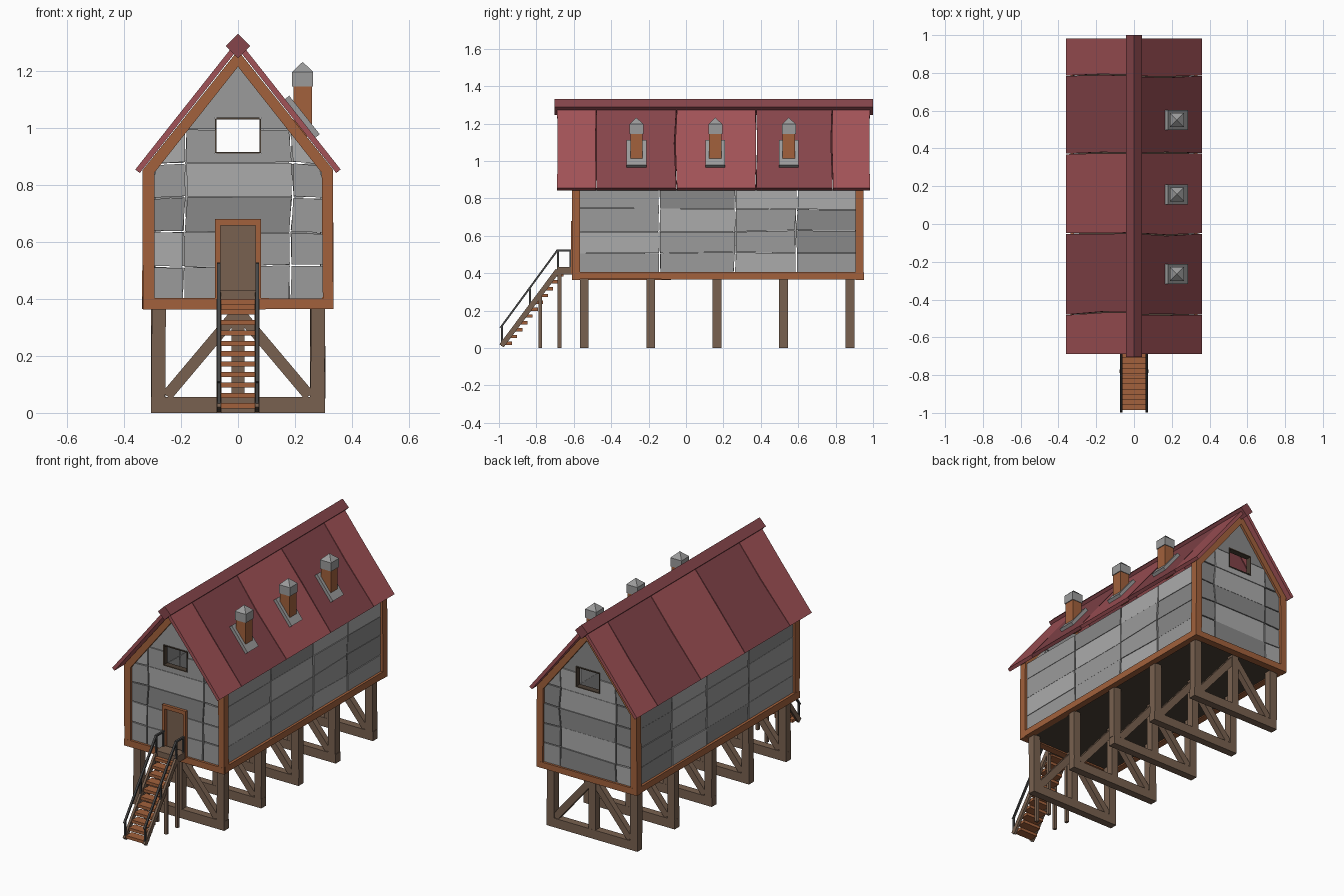
import bpy, bmesh, random
from mathutils import Vector as V

if "Cube" in bpy.data.objects:
    bpy.data.objects.remove(bpy.data.objects["Cube"])

random.seed(4)
X, Y, Z = V((1, 0, 0)), V((0, 1, 0)), V((0, 0, 1))


def mat(name, r, g, b):
    m = bpy.data.materials.new(name)
    m.diffuse_color = (r, g, b, 1)
    m.use_nodes = True
    m.node_tree.nodes["Principled BSDF"].inputs["Base Color"].default_value = m.diffuse_color
    return m


ORANGE = mat("orange_timber", .36, .12, .045)
BROWN = mat("brown_timber", .19, .12, .08)
DARK = mat("dark_timber", .07, .05, .035)
IRON = mat("rail_iron", .06, .06, .06)
REDS = [mat("roof_red_light", .36, .085, .095), mat("roof_red_dark", .24, .06, .07)]
GREYS = [mat("grey_%d" % i, g, g, g) for i, g in enumerate((.25, .33, .41))]


def build(name, prisms, mats):
    """One object from prisms: (outline points, extrusion vector, material index)."""
    bm = bmesh.new()
    for pts, vec, mi in prisms:
        lo = [bm.verts.new(p) for p in pts]
        hi = [bm.verts.new(p + vec) for p in pts]
        n = len(pts)
        faces = [bm.faces.new(lo[::-1]), bm.faces.new(hi)]
        faces += [bm.faces.new((lo[i], lo[(i + 1) % n], hi[(i + 1) % n], hi[i])) for i in range(n)]
        for f in faces:
            f.material_index = mi
    bmesh.ops.recalc_face_normals(bm, faces=bm.faces[:])
    me = bpy.data.meshes.new(name)
    bm.to_mesh(me)
    bm.free()
    for m in mats:
        me.materials.append(m)
    ob = bpy.data.objects.new(name, me)
    bpy.context.collection.objects.link(ob)
    return ob


def strut(p, q, w, axis, t, wobble=0.0):
    """Bar from p to q, w wide, t thick along axis."""
    p, q = V(p), V(q)
    s = (q - p).cross(axis).normalized() * w / 2
    pts = [p - s, q - s, q + s, p + s]
    pts = [c - axis * t / 2 + s.normalized() * random.uniform(-wobble, wobble) for c in pts]
    return pts, axis * t, 0


def box(x0, x1, y0, y1, z0, z1):
    return [V((x0, y0, z0)), V((x1, y0, z0)), V((x1, y1, z0)), V((x0, y1, z0))], Z * (z1 - z0), 0


def shrink(pts, gap=.004):
    c = sum(pts, V()) / len(pts)
    return [p + (c - p).normalized() * gap for p in pts]


def wall(name, us, zs, place, vec, limit):
    """Irregular plank grid, clipped to +-limit(z)."""
    def node(i, j):
        u, z = us[j], zs[i]
        if 0 < j < len(us) - 1:
            u += random.uniform(-.007, .007)
        if 0 < i < len(zs) - 1:
            z += random.uniform(-.005, .005)
        return limit(u, zs[i]), z
    g = [[node(i, j) for j in range(len(us))] for i in range(len(zs))]
    out = []
    for i in range(len(zs) - 1):
        for j in range(len(us) - 1):
            quad = [g[i][j], g[i][j + 1], g[i + 1][j + 1], g[i + 1][j]]
            if max(quad[1][0] - quad[0][0], quad[2][0] - quad[3][0]) < .03:
                continue
            depth = vec * random.uniform(0, .12)
            out.append((shrink([place(*q) + depth for q in quad]), vec, random.randrange(3)))
    return build(name, out, GREYS)


def cut(ob, b):
    c = build("cutter", [b], [])
    c.hide_render = True
    m = ob.modifiers.new("opening", 'BOOLEAN')
    m.operation, m.solver, m.object = 'DIFFERENCE', 'EXACT', c
    bpy.context.view_layer.objects.active = ob
    bpy.ops.object.modifier_apply(modifier=m.name)
    bpy.data.objects.remove(c)


# Gable walls with windows and doorway
def gable_limit(u, z):
    m = min(.32, (1.235 - z) / 1.265)
    return max(-m, min(m, u))


g_us, g_zs = [-.32, -.187, .187, .32], [.39, .515, .635, .755, .875, .995, 1.225]
front = wall("front_wall", g_us, g_zs, lambda u, z: V((u, -.598, z)), Y * .03, gable_limit)
back = wall("back_wall", g_us, g_zs, lambda u, z: V((u, .938, z)), Y * -.03, gable_limit)
for w, y in ((front, -.583), (back, .923)):
    cut(w, box(-.08, .08, y - .1, y + .1, .91, 1.036))
    build("window_frame", [box(s * .078 - .003, s * .078 + .003, y - .018, y + .018, .912, 1.034) for s in (-1, 1)]
          + [box(-.075, .075, y - .018, y + .018, z, z + .006) for z in (.91, 1.03)], [DARK])
cut(front, box(-.07, .07, -.7, -.5, .3, .665))

# Long side walls
for s, n in ((1, "right_wall"), (-1, "left_wall")):
    wall(n, [-.58, -.14, .26, .59, .92], [.39, .51, .625, .742, .85],
         lambda u, z: V((s * .322, u, z)), X * -s * .03, lambda u, z: u)

# Orange timber frame
frame = []
for y in (-.588, .928):
    for s in (-1, 1):
        frame.append(strut((s * .315, y, .365), (s * .315, y, .852), .04, Y, .044, .003))
        rake = [(.335, .852), (0, 1.272), (0, 1.215), (.296, .84)]
        frame.append(([V((s * a, y - .022, z)) for a, z in rake], Y * .044, 0))
    frame.append(strut((-.334, y, .383), (.334, y, .383), .038, Y, .045, .003))
for s in (-1, 1):
    frame.append(strut((s * .315, -.6, .387), (s * .315, .94, .387), .042, X, .04, .003))
build("timber_frame", frame, [ORANGE])
build("floor", [box(-.31, .31, -.58, .92, .372, .392)], [DARK])

# Door
build("door", [box(-.068, .068, -.588, -.572, .39, .662)], [BROWN])
build("door_frame", [box(s * .071 - .009, s * .071 + .009, -.614, -.57, .395, .68) for s in (-1, 1)]
      + [box(-.062, .062, -.614, -.57, .657, .68)], [ORANGE])

# Roof panels with crooked seams
slope = V((-.36, 0, .455)).normalized()
for s, n in ((1, "roof_right"), (-1, "roof_left")):
    seams = []
    for k, y in enumerate((-.69, -.474, -.055, .376, .784, .984)):
        j = .008 if 0 < k < 5 else 0
        seams.append([V((s * x, y + random.uniform(-j, j), 1.31 - x * 1.264)) for x in (.362, .17, .005)])
    normal = V((s * slope.z, 0, -slope.x))
    build(n, [(shrink(a + b[::-1], .003), normal * -.02, i % 2)
              for i, (a, b) in enumerate(zip(seams, seams[1:]))], REDS)
c, r = 1.2875, .0425
build("ridge_cap", [([V((0, -.704, c - r)), V((r, -.704, c)), V((0, -.704, c + r)), V((-r, -.704, c))],
                     Y * 1.704, 0)], [REDS[1]])

# Chimneys with sloped flashing and pointed cowls
for y in (-.265, .157, .55):
    build("chimney", [box(.195, .259, y - .033, y + .033, .97, 1.15)], [ORANGE])
    n = V((slope.z, 0, -slope.x))
    lo, hi = (V((x, y, 1.31 - x * 1.264)) + n * .004 for x in (.272, .165))
    build("chimney_flashing", [strut(lo, hi, .03, Y, .105)], [GREYS[1]])
    cowl = build("chimney_cowl", [box(.19, .264, y - .037, y + .037, 1.145, 1.197)], [GREYS[1]])
    bm = bmesh.new()
    bm.from_mesh(cowl.data)
    top = max(bm.faces, key=lambda f: f.calc_center_median().z)
    tip = bmesh.ops.poke(bm, faces=[top])["verts"][0]
    tip.co.z = 1.232
    bm.to_mesh(cowl.data)
    bm.free()

# Five braced trestles
for k in range(5):
    y = -.545 + k * .3555
    bars = [strut((-.305, y, .0275), (.305, y, .0275), .055, Y, .046),
            strut((0, y, .05), (0, y, .372), .046, Y, .044)]
    for s in (-1, 1):
        bars.append(strut((s * .28, y, .05), (s * .28, y, .372), .048, Y, .046, .003))
        bars.append(strut((s * .25, y, .06), (s * .01, y, .345), .04, Y, .036))
    build("trestle", bars, [BROWN])

# Staircase
wood, rails = [], []
for x in (-.067, .067):
    def P(y, z):
        return (x, y, z)
    wood += [strut(P(-.986, .012), P(-.685, .415), .028, X, .014),
             strut(P(-.78, 0), P(-.78, .28), .018, X, .018),
             strut(P(-.676, 0), P(-.676, .4), .02, X, .018)]
    rails += [strut(P(-.992, .108), P(-.688, .522), .01, X, .012),
              strut(P(-.692, .522), P(-.612, .522), .01, X, .012)]
    for y, z0, z1 in ((-.983, .01, .115), (-.835, .21, .318), (-.684, .4, .522), (-.618, .42, .522)):
        rails.append(strut(P(y, z0), P(y, z1), .01, X, .01))
build("stair_stringers", wood, [BROWN])
build("stair_rails", rails, [IRON])
build("stair_landing", [box(-.074, .074, -.686, -.605, .392, .432)], [BROWN])
build("stair_treads", [box(-.06, .06, y - .01, y + .045, z - .009, z + .009)
                       for y, z in ((-.975 + k * .0275, .025 + k * .0365) for k in range(11))], [ORANGE])
